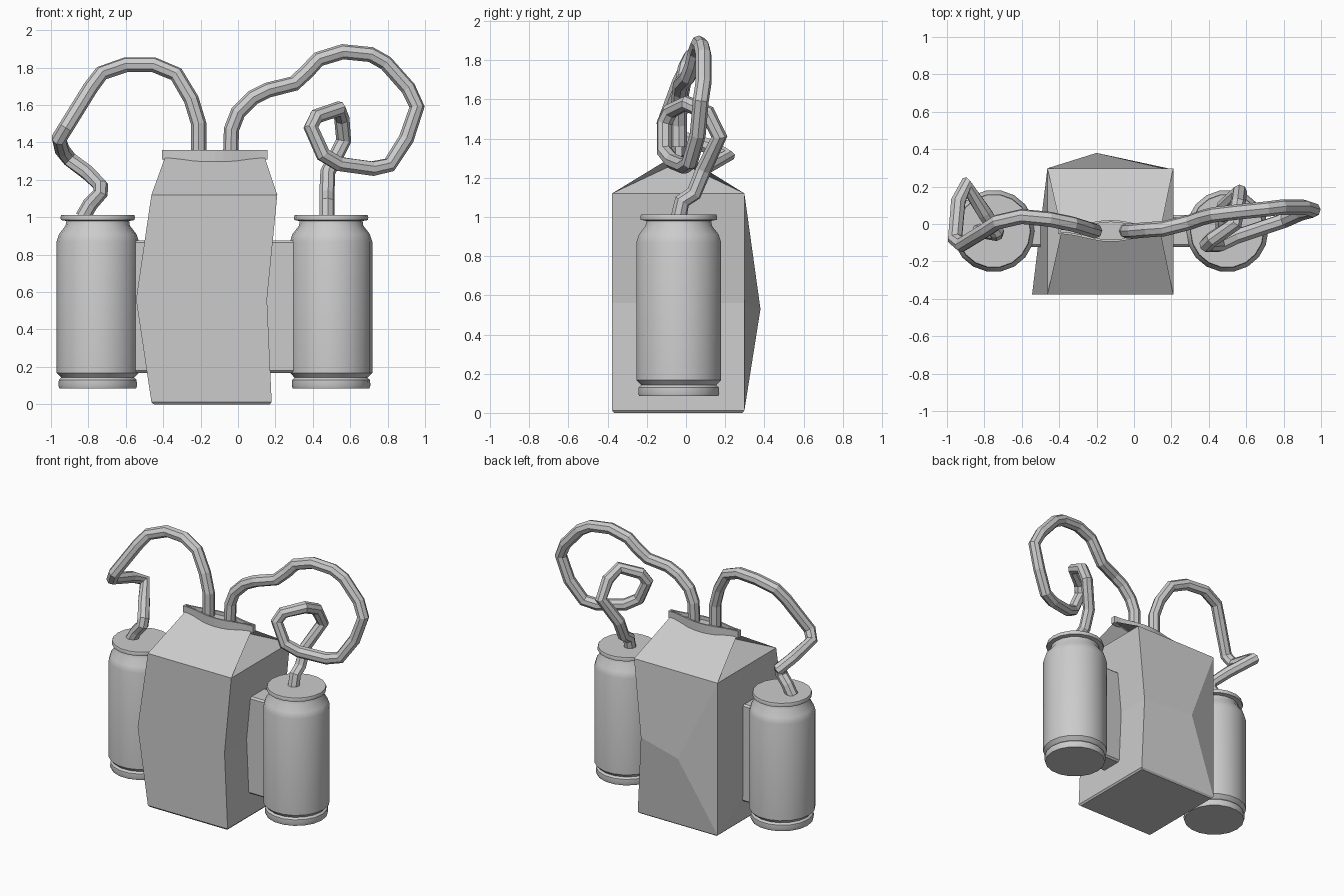
import bpy, bmesh, math

if "Cube" in bpy.data.objects:
    bpy.data.objects.remove(bpy.data.objects["Cube"])

YC = -0.037  # common centre plane of carton ridge, cans and brackets


def make(name, verts, faces, bevel=0.0):
    me = bpy.data.meshes.new(name)
    me.from_pydata(verts, [], faces)
    bm = bmesh.new()
    bm.from_mesh(me)
    bmesh.ops.recalc_face_normals(bm, faces=bm.faces)
    bm.to_mesh(me)
    bm.free()
    ob = bpy.data.objects.new(name, me)
    bpy.context.collection.objects.link(ob)
    if bevel:
        m = ob.modifiers.new("bevel", 'BEVEL')
        m.width = bevel
        m.segments = 1
        m.limit_method = 'ANGLE'
    return ob


# dented carton with folded gable top
F, B, E = -0.377, 0.298, 1.12
verts = [
    (-.45, F + .01, 0), (.17, F + .01, 0), (.17, B - .01, 0), (-.45, B - .01, 0),   # 0-3 base
    (-.463, F, .012), (.18, F, .012), (.18, B, .012), (-.463, B, .012),             # 4-7 base edge
    (-.545, F, .56), (.155, F, .56), (.155, B, .56), (-.20, .38, .53),              # 8-11 dents, back bulge
    (-.463, F, E), (.21, F, E), (.21, B, E), (-.463, B, E),                         # 12-15 eaves
    (-.39, YC - .012, 1.32), (.143, YC - .012, 1.32),                               # 16-17 front ridge
    (.143, YC + .012, 1.32), (-.39, YC + .012, 1.32),                               # 18-19 back ridge
    (-.24, YC, 1.28), (-.01, YC, 1.28),                                             # 20-21 inner folds
]
faces = [
    (0, 1, 2, 3), (0, 1, 5, 4), (1, 2, 6, 5), (2, 3, 7, 6), (3, 0, 4, 7),
    (4, 5, 9, 8), (8, 9, 13, 12),                        # front
    (5, 6, 10, 9), (9, 10, 14, 13),                      # right
    (6, 7, 11, 10), (10, 11, 15, 14), (7, 15, 11),       # back
    (4, 8, 7), (8, 12, 15), (7, 8, 15),                  # left
    (12, 13, 17, 16), (14, 15, 19, 18),                  # roof panels
    (13, 14, 21), (13, 21, 17), (14, 18, 21),            # right gusset
    (12, 20, 15), (12, 16, 20), (15, 20, 19),            # left gusset
    (16, 17, 18, 19), (17, 21, 18), (16, 19, 20),
]
make("carton", verts, faces)

# pinched spout rim, opened in the middle
N = 12


def lens(z, inset):
    x0, x1 = -.405 + inset, .157 - inset
    front, back = [], []
    for i in range(N + 1):
        t = i / N
        w = max(.016 + .042 * math.sin(math.pi * t) ** 2 - inset, .004)
        x = x0 + (x1 - x0) * t
        front.append((x, YC - w, z - .012 * math.sin(math.pi * t) if z < 1.33 else z))
        back.append((x, YC + w, z - .012 * math.sin(math.pi * t) if z < 1.33 else z))
    return front + back[::-1]


loops = [lens(1.31, 0), lens(1.36, 0), lens(1.36, .011), lens(1.335, .011)]
n = len(loops[0])
rim_faces = [(k * n + i, k * n + (i + 1) % n, (k + 1) * n + (i + 1) % n, (k + 1) * n + i)
             for k in range(3) for i in range(n)]
rim_faces += [tuple(range(n)), tuple(range(3 * n, 4 * n))]
make("spout_rim", [v for l in loops for v in l], rim_faces)


# drink cans turned from a profile
PROFILE = [(.205, .085), (.21, .10), (.208, .13), (.195, .142), (.22, .168), (.22, .87),
           (.207, .91), (.172, .955), (.168, .98), (.197, .985), (.199, 1.0), (.195, 1.012)]
SIDES = 18


def can(name, cx):
    vs = [(cx + r * math.cos(2 * math.pi * i / SIDES), YC + r * math.sin(2 * math.pi * i / SIDES), z)
          for r, z in PROFILE for i in range(SIDES)]
    top = (len(PROFILE) - 1) * SIDES
    fs = [(k * SIDES + i, k * SIDES + (i + 1) % SIDES,
           (k + 1) * SIDES + (i + 1) % SIDES, (k + 1) * SIDES + i)
          for k in range(len(PROFILE) - 1) for i in range(SIDES)]
    fs += [tuple(range(SIDES)), tuple(range(top, top + SIDES))]
    ob = make(name, vs, fs)
    bpy.ops.object.select_all(action='DESELECT')
    ob.select_set(True)
    bpy.context.view_layer.objects.active = ob
    bpy.ops.object.shade_smooth_by_angle(angle=math.radians(30))


# brackets joining the cans to the carton
def bracket(name, x0, x1):
    vs = [(x, y, z) for x in (x0, x1) for y in (YC - .085, YC + .085) for z in (.168, .877)]
    make(name, vs, [(0, 1, 3, 2), (4, 5, 7, 6), (0, 1, 5, 4), (2, 3, 7, 6), (0, 2, 6, 4), (1, 3, 7, 5)], .012)


can("left_can", -.75)
can("right_can", .498)
bracket("left_bracket", -.60, -.44)
bracket("right_bracket", .13, .33)


# bent hoses from the spout to the cans
def hose(name, pts):
    cu = bpy.data.curves.new(name, 'CURVE')
    cu.dimensions = '3D'
    cu.bevel_depth = .041
    cu.bevel_resolution = 2
    cu.use_fill_caps = True
    sp = cu.splines.new('POLY')
    sp.points.add(len(pts) - 1)
    for p, co in zip(sp.points, pts):
        p.co = (*co, 1)
    sp.use_smooth = False
    bpy.context.collection.objects.link(bpy.data.objects.new(name, cu))


hose("left_hose", [
    (-.21, YC, 1.30), (-.21, YC, 1.50), (-.25, -.025, 1.63), (-.33, 0, 1.765), (-.45, .025, 1.815),
    (-.60, .04, 1.815), (-.73, .01, 1.77), (-.79, -.03, 1.69), (-.92, -.11, 1.48), (-.957, -.08, 1.42),
    (-.94, .12, 1.36), (-.90, .21, 1.31), (-.80, .06, 1.235), (-.735, -.04, 1.17), (-.735, -.05, 1.13),
    (-.79, -.04, 1.07), (-.83, -.04, 1.0)])
hose("right_hose", [
    (-.04, YC, 1.30), (-.035, YC, 1.47), (0, YC, 1.56), (.08, -.03, 1.64), (.16, -.025, 1.68),
    (.30, .01, 1.715), (.37, .035, 1.78), (.43, .05, 1.845), (.56, .065, 1.885), (.71, .08, 1.87),
    (.79, .09, 1.825), (.91, .09, 1.69), (.957, .075, 1.59), (.90, .06, 1.42), (.81, .02, 1.28),
    (.72, -.01, 1.26), (.54, -.07, 1.285), (.455, -.11, 1.335), (.39, -.11, 1.48), (.42, -.08, 1.54),
    (.54, 0, 1.58), (.555, .11, 1.53), (.565, .17, 1.41), (.48, .09, 1.24), (.475, .04, 1.12),
    (.475, -.02, 1.08), (.475, YC, 1.0)])
